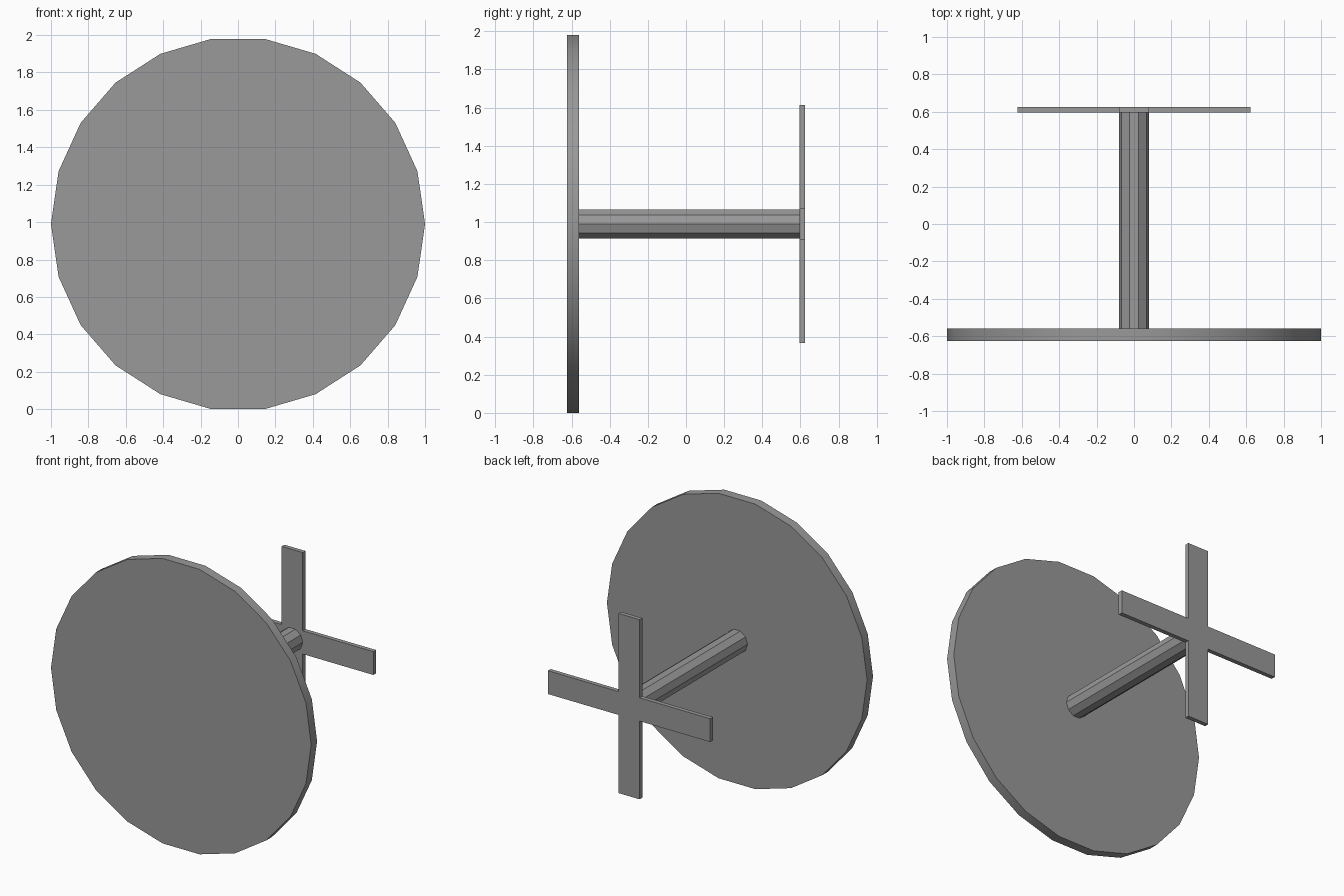
import bpy, bmesh
from math import cos, sin, pi, radians

if "Cube" in bpy.data.objects:
    bpy.data.objects.remove(bpy.data.objects["Cube"])

CZ = 0.99  # height of the shared axis

dark_grey = bpy.data.materials.new("dark_grey")
dark_grey.diffuse_color = (0.32, 0.32, 0.32, 1)
dark_grey.use_nodes = True
dark_grey.node_tree.nodes["Principled BSDF"].inputs["Base Color"].default_value = dark_grey.diffuse_color


def prism(name, profile, y0, y1):
    """Extrude an (x, z) outline around the axis from y0 to y1."""
    bm = bmesh.new()
    face = bm.faces.new([bm.verts.new((x, y0, z + CZ)) for x, z in profile])
    ext = bmesh.ops.extrude_face_region(bm, geom=[face], use_keep_orig=True)
    verts = [g for g in ext["geom"] if isinstance(g, bmesh.types.BMVert)]
    bmesh.ops.translate(bm, verts=verts, vec=(0, y1 - y0, 0))
    bmesh.ops.recalc_face_normals(bm, faces=bm.faces)
    mesh = bpy.data.meshes.new(name)
    bm.to_mesh(mesh)
    bm.free()
    mesh.materials.append(dark_grey)
    obj = bpy.data.objects.new(name, mesh)
    bpy.context.collection.objects.link(obj)
    return obj


def ngon(r, n):
    return [(r * cos(2 * pi * i / n), r * sin(2 * pi * i / n)) for i in range(n)]


def rect(x, z0, z1):
    return [(-x, z0), (x, z0), (x, z1), (-x, z1)]


# Large front disc with a smooth rim, and the faceted rod behind it
disc = prism("disc", ngon(1.0, 22), -0.625, -0.56)
prism("rod", ngon(0.081, 10), -0.56, 0.595)

bpy.context.view_layer.objects.active = disc
disc.select_set(True)
bpy.ops.object.shade_smooth_by_angle(angle=radians(30))

# Flat cross at the back: a through bar with an arm above and below
L, W = 0.624, 0.081
BACK = (0.595, 0.625)
prism("cross_bar", rect(L, -W, W), *BACK)
prism("upper_arm", rect(W, W, L), *BACK)
prism("lower_arm", rect(W, -L, -W), *BACK)
